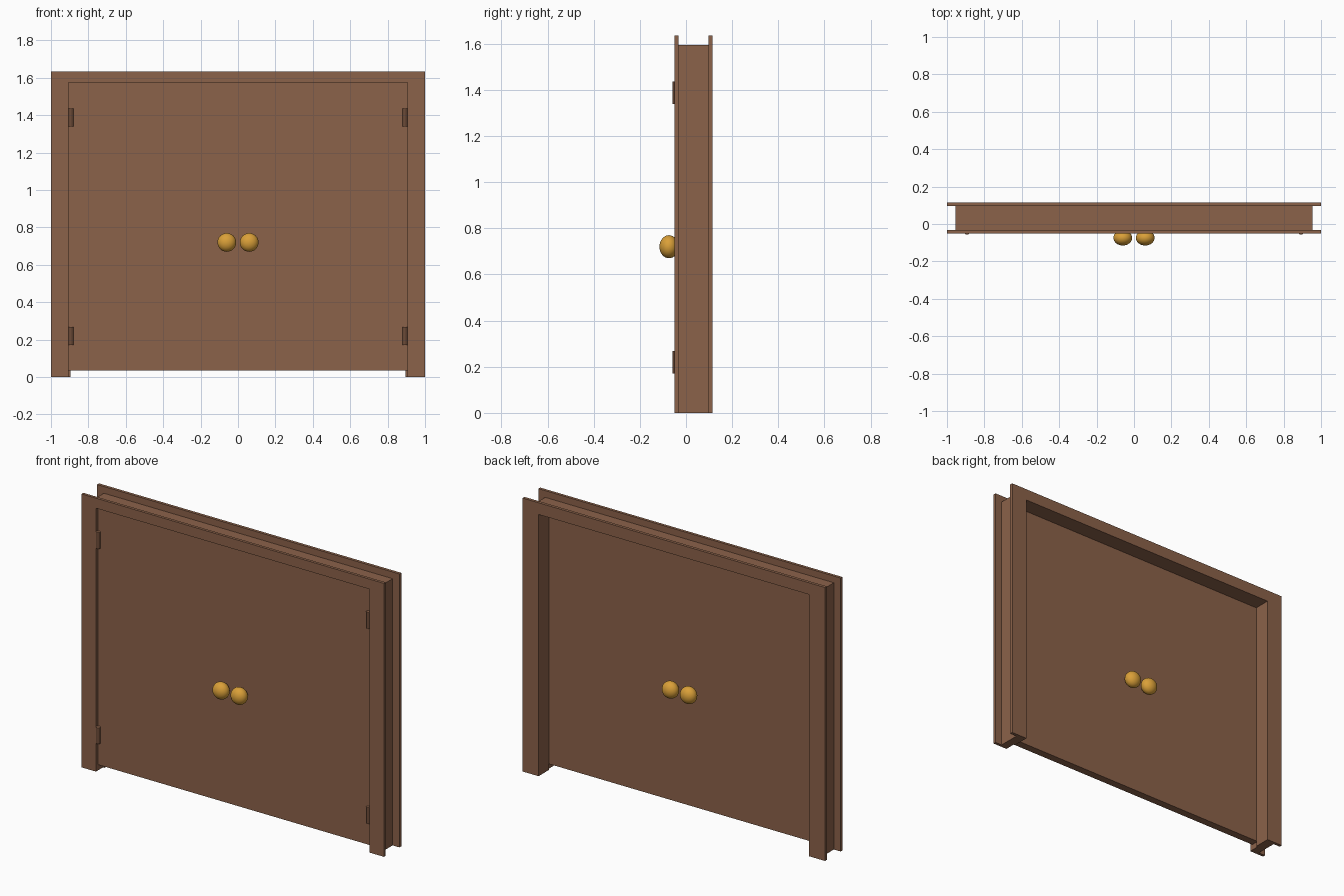
import bpy, bmesh, math

if "Cube" in bpy.data.objects:
    bpy.data.objects.remove(bpy.data.objects["Cube"])


def material(name, rgb):
    m = bpy.data.materials.new(name)
    m.diffuse_color = (*rgb, 1)
    m.use_nodes = True
    m.node_tree.nodes["Principled BSDF"].inputs["Base Color"].default_value = m.diffuse_color
    return m


WOOD = material("brown_wood", (0.26, 0.122, 0.068))
GOLD = material("gold_metal", (0.70, 0.35, 0.04))


def finish(name, bm, mat):
    bmesh.ops.recalc_face_normals(bm, faces=bm.faces)
    me = bpy.data.meshes.new(name)
    bm.to_mesh(me)
    bm.free()
    me.materials.append(mat)
    ob = bpy.data.objects.new(name, me)
    bpy.context.collection.objects.link(ob)
    return ob


def extruded(name, outline, y0, y1, mat=WOOD):
    """Extrude an (x, z) outline from y0 to y1."""
    bm = bmesh.new()
    face = bm.faces.new([bm.verts.new((x, y0, z)) for x, z in outline])
    ext = bmesh.ops.extrude_face_region(bm, geom=[face])
    bmesh.ops.translate(bm, vec=(0, y1 - y0, 0),
                        verts=[v for v in ext["geom"] if isinstance(v, bmesh.types.BMVert)])
    return finish(name, bm, mat)


def arch(name, xo, zo, xi, zi, y0, y1):
    """Door surround: outer size xo, zo with an opening xi, zi."""
    return extruded(name, [(-xo, 0), (-xo, zo), (xo, zo), (xo, 0),
                           (xi, 0), (xi, zi), (-xi, zi), (-xi, 0)], y0, y1)


def smooth(ob):
    for p in ob.data.polygons:
        p.use_smooth = True


# Frame: front trim, jamb around the door, door stop, back trim
arch("front_trim", 1.0, 1.635, 0.905, 1.575, -0.05, -0.033)
arch("door_jamb", 0.955, 1.595, 0.905, 1.575, -0.033, 0.015)
arch("door_stop", 0.955, 1.595, 0.895, 1.565, 0.015, 0.097)
arch("back_trim", 1.0, 1.635, 0.895, 1.565, 0.097, 0.115)

# Door panel
extruded("door_panel", [(-0.905, 0.035), (0.905, 0.035), (0.905, 1.575), (-0.905, 1.575)],
         -0.032, 0.015)

for side, s in (("left", -1), ("right", 1)):
    # Hinge barrels
    for level, z in (("lower", 0.22), ("upper", 1.387)):
        bpy.ops.mesh.primitive_cylinder_add(vertices=12, radius=0.0125, depth=0.097,
                                            location=(s * 0.893, -0.045, z))
        ob = bpy.context.object
        ob.name = f"{side}_{level}_hinge"
        ob.data.materials.append(WOOD)
        bpy.ops.object.shade_smooth_by_angle()
    # Knobs on both faces of the door, joined by a spindle
    for face, y in (("front", -0.074), ("back", 0.061)):
        bpy.ops.mesh.primitive_uv_sphere_add(segments=32, ring_count=16, radius=1,
                                             location=(s * 0.06, y, 0.72))
        ob = bpy.context.object
        ob.name = f"{side}_{face}_knob"
        ob.scale = (0.05, 0.041, 0.05)
        ob.data.materials.append(GOLD)
        smooth(ob)
    bpy.ops.mesh.primitive_cylinder_add(vertices=16, radius=0.015, depth=0.12,
                                        location=(s * 0.06, -0.0065, 0.72),
                                        rotation=(math.pi / 2, 0, 0))
    ob = bpy.context.object
    ob.name = f"{side}_knob_spindle"
    ob.data.materials.append(GOLD)
    bpy.ops.object.shade_smooth_by_angle()
